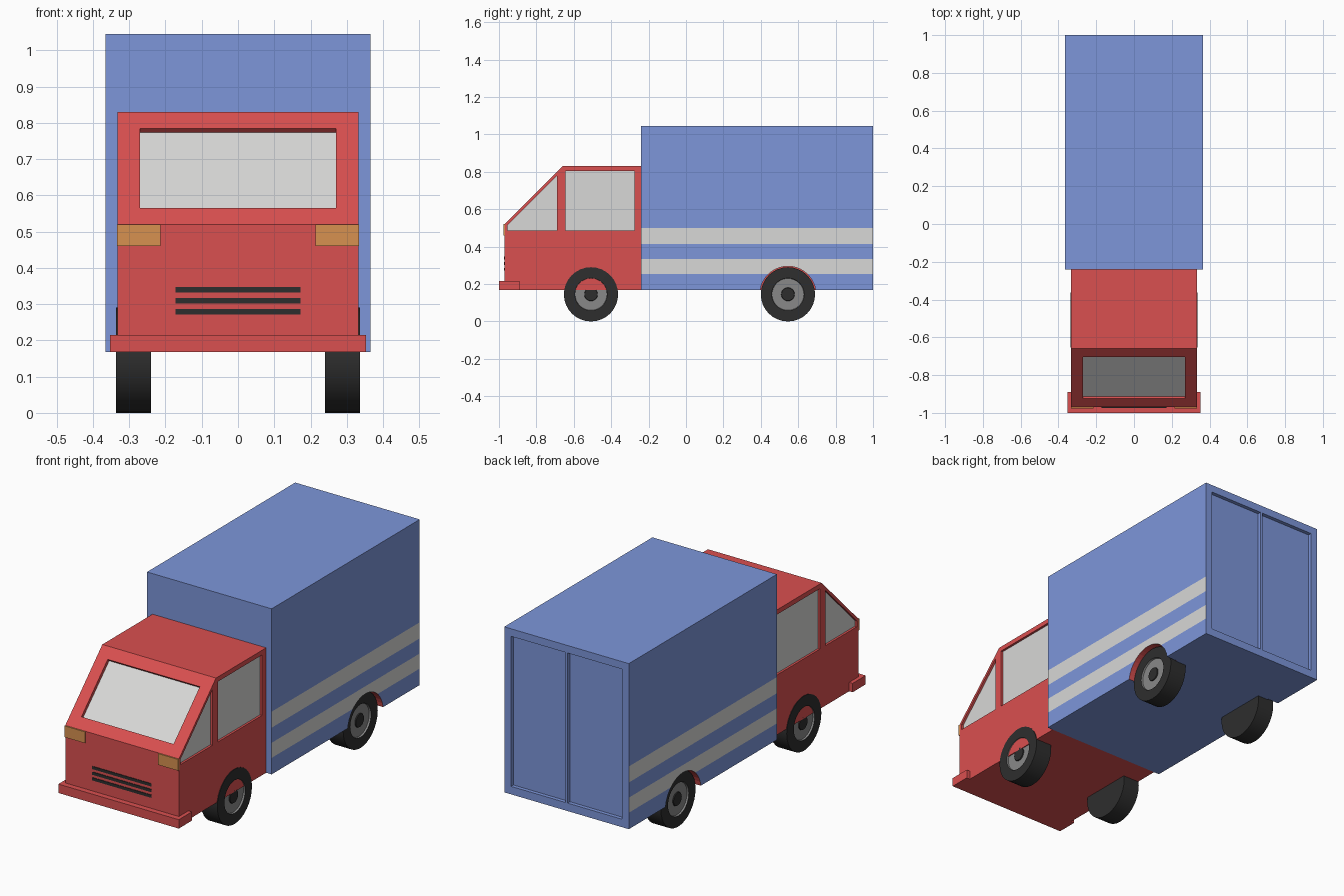
import bpy, bmesh, math
from mathutils import Matrix, Vector

cube = bpy.data.objects.get("Cube")
if cube:
    bpy.data.objects.remove(cube, do_unlink=True)


def material(name, r, g, b):
    m = bpy.data.materials.new(name)
    m.use_nodes = True
    m.diffuse_color = (r, g, b, 1)
    m.node_tree.nodes["Principled BSDF"].inputs["Base Color"].default_value = (r, g, b, 1)
    return m


red = material("cab red", 0.70, 0.08, 0.08)
blue = material("cargo blue", 0.205, 0.305, 0.70)
pale = material("pale grey", 0.69, 0.69, 0.68)
amber = material("lamp amber", 0.68, 0.283, 0.08)
black = material("rubber black", 0.027, 0.027, 0.027)
steel = material("rim grey", 0.25, 0.25, 0.25)


def finish(name, bm, mats):
    bmesh.ops.recalc_face_normals(bm, faces=bm.faces)
    mesh = bpy.data.meshes.new(name)
    bm.to_mesh(mesh)
    bm.free()
    for m in mats:
        mesh.materials.append(m)
    ob = bpy.data.objects.new(name, mesh)
    bpy.context.collection.objects.link(ob)
    return ob


def prism(name, profile, x0, x1, *mats):
    """Extrude a (y, z) profile along x."""
    bm = bmesh.new()
    face = bm.faces.new([bm.verts.new((x0, y, z)) for y, z in profile])
    new = bmesh.ops.extrude_face_region(bm, geom=[face])["geom"]
    verts = [v for v in new if isinstance(v, bmesh.types.BMVert)]
    bmesh.ops.translate(bm, verts=verts, vec=(x1 - x0, 0, 0))
    return finish(name, bm, mats)


def rect(y0, y1, z0, z1):
    return [(y0, z0), (y1, z0), (y1, z1), (y0, z1)]


def carve(ob, profile, x0, x1, mat):
    """Cut a prism out of an object and drop the cutter."""
    cutter = prism("cutter", profile, x0, x1, mat)
    cutter.hide_render = True
    mod = ob.modifiers.new("cut", "BOOLEAN")
    mod.operation, mod.solver, mod.object = "DIFFERENCE", "EXACT", cutter
    mod.material_mode = "TRANSFER"
    bpy.context.view_layer.update()
    result = ob.evaluated_get(bpy.context.evaluated_depsgraph_get())
    mesh = bpy.data.meshes.new_from_object(result)
    ob.modifiers.clear()
    ob.data = mesh
    bpy.data.objects.remove(cutter, do_unlink=True)


# Cab shell with a 45 degree windscreen slope
cab = prism("cab", [(-0.97, 0.168), (-0.97, 0.52), (-0.66, 0.83), (-0.24, 0.83), (-0.24, 0.168)],
            -0.333, 0.333, red, pale)
d = 0.012
carve(cab, [(-0.925 - d, 0.565 + d), (-0.705 - d, 0.785 + d),
            (-0.705 + d, 0.785 - d), (-0.925 + d, 0.565 - d)], -0.27, 0.27, red)
door_window = rect(-0.645, -0.275, 0.485, 0.805)
quarter_window = [(-0.955, 0.485), (-0.69, 0.485), (-0.69, 0.78), (-0.955, 0.515)]
for side in (-1, 1):
    for window in (door_window, quarter_window):
        carve(cab, window, side * 0.321, side * 0.36, red)

# Glass on the floors of the window recesses
for p in cab.data.polygons:
    n, c = p.normal, p.center
    side_glass = abs(n.x) > 0.9 and 0.3 < abs(c.x) < 0.328
    screen_glass = n.y < -0.5 and n.z > 0.5 and c.z - c.y < 1.48
    p.material_index = int(side_glass or screen_glass)

# Cargo box, sliced at the stripe edges
cargo = prism("cargo_box", rect(-0.24, 1, 0.168, 1.045), -0.365, 0.365, blue, pale, red)
bm = bmesh.new()
bm.from_mesh(cargo.data)
stripes = [(0.255, 0.335), (0.415, 0.5)]
for z in [z for s in stripes for z in s]:
    bmesh.ops.bisect_plane(bm, geom=bm.verts[:] + bm.edges[:] + bm.faces[:],
                           plane_co=(0, 0, z), plane_no=(0, 0, 1))
bm.normal_update()
for f in bm.faces:
    z = f.calc_center_median().z
    if abs(f.normal.x) > 0.9 and any(a < z < b for a, b in stripes):
        f.material_index = 1
bm.to_mesh(cargo.data)
bm.free()

# Rear doors and rear wheel arches
FRONT_Y, REAR_Y, RADIUS = -0.508, 0.545, 0.145
arch = [(REAR_Y + 0.15 * math.cos(a), RADIUS + 0.15 * math.sin(a))
        for a in [math.tau * i / 40 for i in range(40)]]
for side in (-1, 1):
    carve(cargo, rect(0.98, 1.03, 0.21, 1.005), side * 0.006, side * 0.325, blue)
    carve(cargo, arch, side * 0.3, side * 0.4, red)

# Bumper, grille bars and headlamps
prism("bumper", rect(-1, -0.89, 0.168, 0.215), -0.353, 0.353, red)
for i in range(3):
    z = 0.272 + 0.03 * i
    prism("grille_bar", rect(-0.973, -0.968, z, z + 0.015), -0.173, 0.173, black)
for side in (-1, 1):
    prism("headlamp", rect(-0.977, -0.968, 0.46, 0.52), side * 0.214, side * 0.3335, amber)


def wheel(name, y, side):
    """Lathe a tyre, rim and hub around the axle."""
    profile = [(0, 0.24), (RADIUS, 0.24), (RADIUS, 0.336), (0.087, 0.337), (0.085, 0.328),
               (0.036, 0.328), (0.034, 0.333), (0, 0.333)]
    bm = bmesh.new()
    verts = [bm.verts.new((x, 0, r)) for r, x in profile]
    edges = [bm.edges.new(pair) for pair in zip(verts, verts[1:])]
    bmesh.ops.spin(bm, geom=verts + edges, cent=(0, 0, 0), axis=(1, 0, 0),
                   angle=math.tau, steps=32, use_duplicate=False)
    bmesh.ops.remove_doubles(bm, verts=bm.verts, dist=0.0005)
    for f in bm.faces:
        c = f.calc_center_median()
        r = Vector((c.y, c.z)).length
        f.material_index = int(c.x > 0.3 and 0.0355 < r < 0.0868)
    bmesh.ops.transform(bm, matrix=Matrix.Translation((0, y, RADIUS)) @ Matrix.Diagonal((side, 1, 1, 1)),
                        verts=bm.verts)
    ob = finish(name, bm, [black, steel])
    bpy.ops.object.select_all(action="DESELECT")
    ob.select_set(True)
    bpy.context.view_layer.objects.active = ob
    bpy.ops.object.shade_smooth_by_angle(angle=math.radians(30))


for side, label in ((1, "left"), (-1, "right")):
    wheel("front_wheel_" + label, FRONT_Y, side)
    wheel("rear_wheel_" + label, REAR_Y, side)
